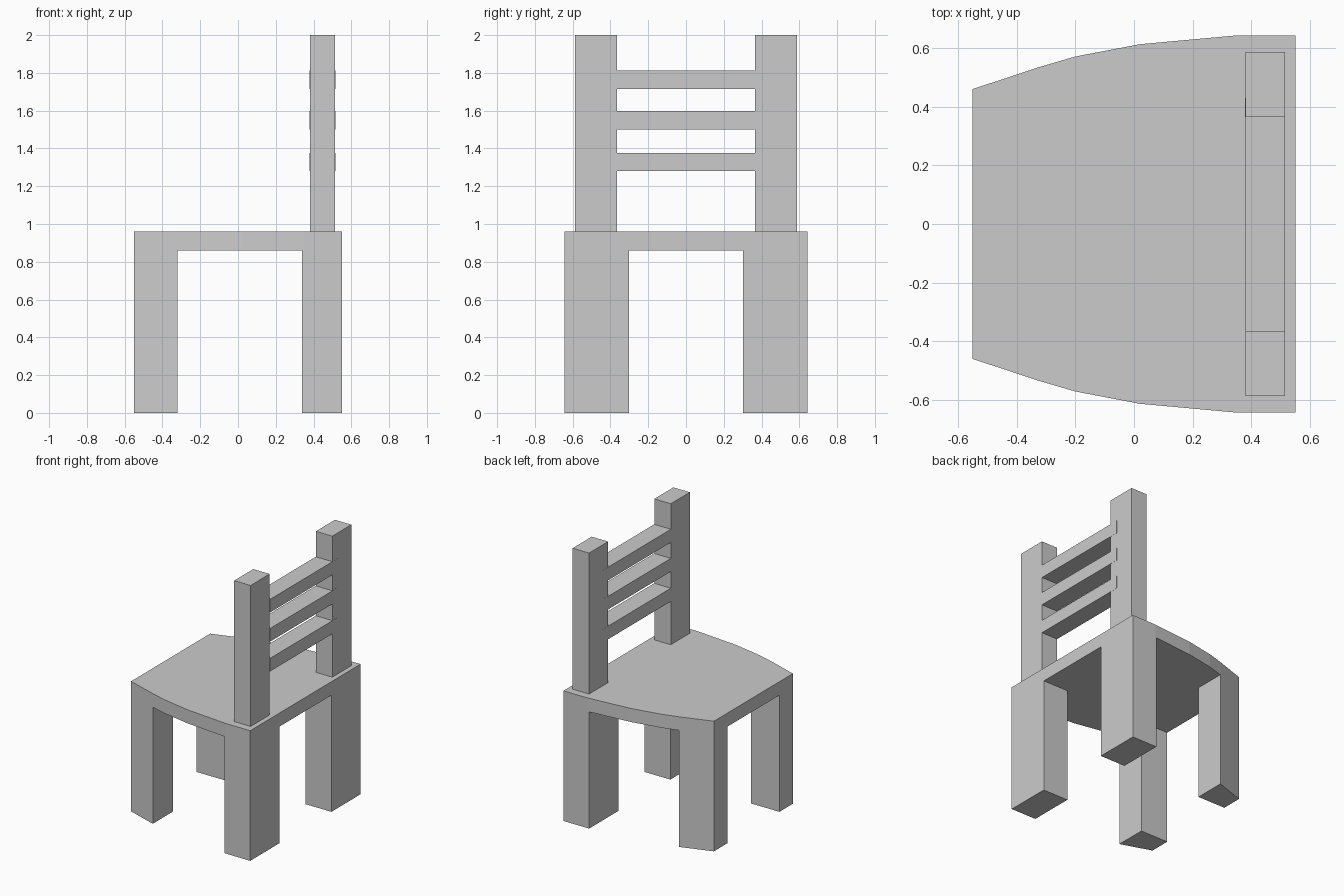
import bpy
import bmesh

if "Cube" in bpy.data.objects:
    bpy.data.objects.remove(bpy.data.objects["Cube"])


def prism(name, outline, z0, z1):
    """Extrude a counter-clockwise xy outline from z0 to z1."""
    bm = bmesh.new()
    face = bm.faces.new([bm.verts.new((x, y, z0)) for x, y in outline])
    top = bmesh.ops.extrude_face_region(bm, geom=[face], use_keep_orig=True)
    verts = [g for g in top["geom"] if isinstance(g, bmesh.types.BMVert)]
    bmesh.ops.translate(bm, verts=verts, vec=(0, 0, z1 - z0))
    bmesh.ops.recalc_face_normals(bm, faces=bm.faces)
    mesh = bpy.data.meshes.new(name)
    bm.to_mesh(mesh)
    bm.free()
    obj = bpy.data.objects.new(name, mesh)
    bpy.context.collection.objects.link(obj)
    return obj


def box(name, x0, x1, y0, y1, z0, z1):
    return prism(name, [(x0, y0), (x1, y0), (x1, y1), (x0, y1)], z0, z1)


# Seat and legs: one curved-sided block
side = [(0.55, 0.643), (0.35, 0.643), (0.02, 0.613),
        (-0.2, 0.571), (-0.33, 0.533), (-0.55, 0.46)]
outline = side + [(x, -y) for x, y in reversed(side)]
seat = prism("seat_and_legs", outline, 0, 0.96)

# Cross-shaped cutter that leaves the four legs standing
a, b, w, far = -0.32, 0.34, 0.303, 1.0
cross = [(a, -far), (b, -far), (b, -w), (far, -w), (far, w), (b, w),
         (b, far), (a, far), (a, w), (-far, w), (-far, -w), (a, -w)]
cutter = prism("leg_cutter", cross, -0.2, 0.86)
cutter.hide_render = True
cutter.hide_set(True)
cut = seat.modifiers.new("leg_openings", 'BOOLEAN')
cut.operation = 'DIFFERENCE'
cut.solver = 'EXACT'
cut.object = cutter

# Back posts
for label, y0, y1 in (("left", 0.365, 0.587), ("right", -0.587, -0.365)):
    box(f"back_post_{label}", 0.38, 0.514, y0, y1, 0.96, 2.0)

# Back slats, let slightly into the posts
for i, z in enumerate((1.28, 1.5, 1.715)):
    box(f"back_slat_{i + 1}", 0.379, 0.515, -0.365, 0.43, z, z + 0.097)
